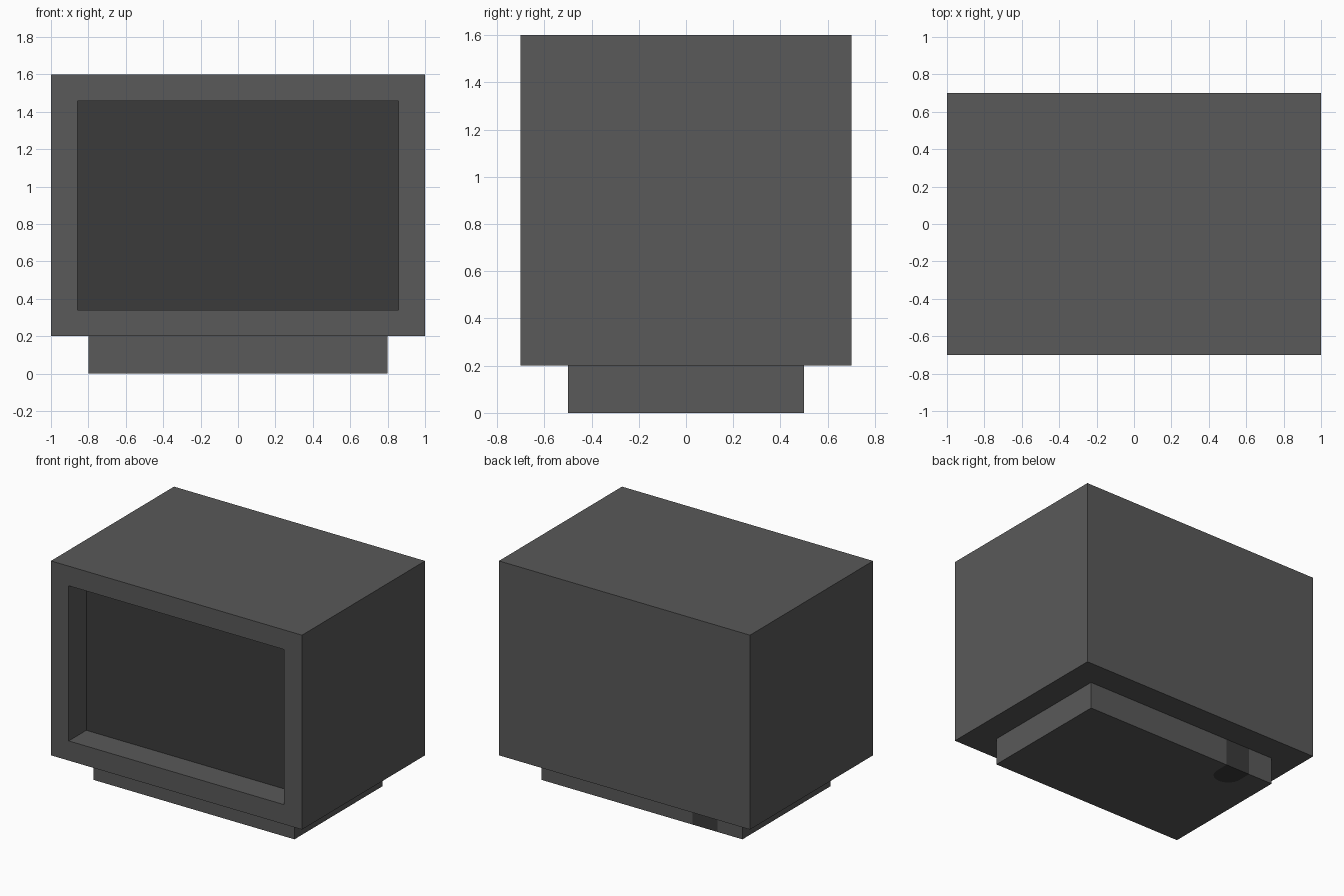
import bpy, bmesh
from math import sin, cos, pi

cube = bpy.data.objects.get("Cube")
if cube:
    bpy.data.objects.remove(cube, do_unlink=True)


def material(name, grey):
    colour = (grey, grey, grey, 1)
    m = bpy.data.materials.new(name)
    m.use_nodes = True
    m.diffuse_color = colour
    m.node_tree.nodes["Principled BSDF"].inputs["Base Color"].default_value = colour
    return m


def add_object(name, bm, *materials):
    bmesh.ops.recalc_face_normals(bm, faces=bm.faces)
    mesh = bpy.data.meshes.new(name)
    bm.to_mesh(mesh)
    bm.free()
    for m in materials:
        mesh.materials.append(m)
    obj = bpy.data.objects.new(name, mesh)
    bpy.context.collection.objects.link(obj)
    return obj


def prism(name, outline, height, mat):
    """Extrude a flat outline upwards from the ground."""
    bm = bmesh.new()
    face = bm.faces.new([bm.verts.new((x, y, 0)) for x, y in outline])
    top = bmesh.ops.extrude_face_region(bm, geom=[face])["geom"]
    bmesh.ops.translate(bm, vec=(0, 0, height),
                        verts=[v for v in top if isinstance(v, bmesh.types.BMVert)])
    return add_object(name, bm, mat)


casing_grey = material("casing grey", 0.1)
dark_grey = material("dark grey", 0.044)

# Casing: a box whose front is inset and pushed in to hold the dark screen
bm = bmesh.new()
bmesh.ops.create_cube(bm, size=1)
bmesh.ops.scale(bm, vec=(2, 1.4, 1.4), verts=bm.verts)
bmesh.ops.translate(bm, vec=(0, 0, 0.9), verts=bm.verts)
bm.normal_update()
front = min(bm.faces, key=lambda f: f.calc_center_median().y)
bmesh.ops.inset_region(bm, faces=[front], thickness=0.2)
screen = bmesh.ops.extrude_discrete_faces(bm, faces=[front])["faces"][0]
bmesh.ops.translate(bm, vec=(0, 0.2, 0), verts=screen.verts)
screen.material_index = 1
add_object("casing_with_screen", bm, casing_grey, dark_grey)

# Base with a round-ended notch in its back edge, filled by a flush cable port
port_x, radius, back = -0.5, 0.1, 0.5
arc = [(port_x + radius * cos(pi * i / 16), back - radius - radius * sin(pi * i / 16))
       for i in range(17)]
port = [(port_x + radius, back)] + arc + [(port_x - radius, back)]
base = [(-0.8, back), (-0.8, -back), (0.8, -back), (0.8, back)] + port
prism("base", base, 0.2, casing_grey)
prism("cable_port", port, 0.2, dark_grey)
